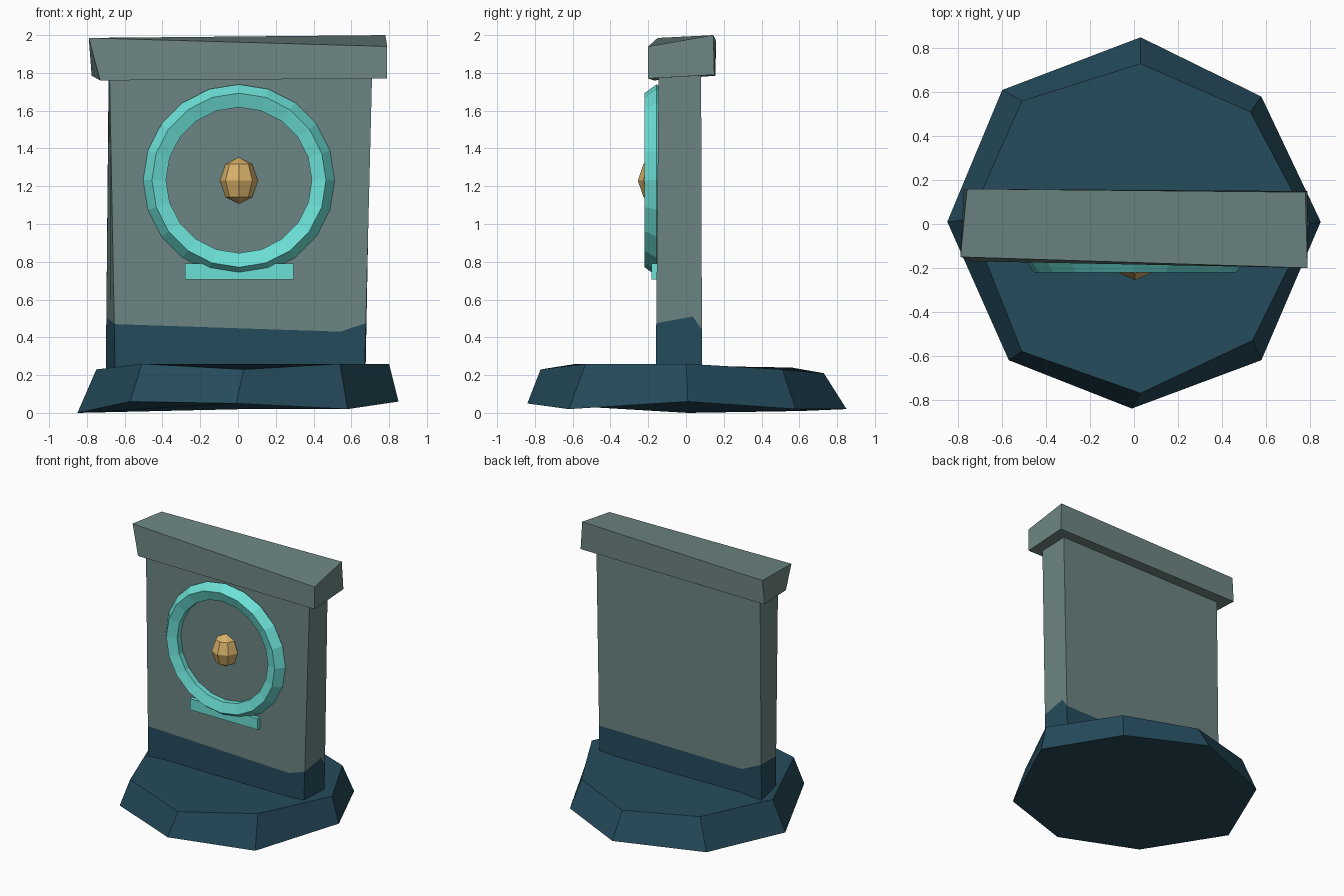
import bpy, bmesh, math
from mathutils import Vector

if "Cube" in bpy.data.objects:
    bpy.data.objects.remove(bpy.data.objects["Cube"])


def material(name, srgb):
    mat = bpy.data.materials.new(name)
    lin = [((c / 255 + 0.055) / 1.055) ** 2.4 for c in srgb]
    mat.diffuse_color = (*lin, 1)
    mat.use_nodes = True
    mat.node_tree.nodes["Principled BSDF"].inputs["Base Color"].default_value = mat.diffuse_color
    return mat


STONE = material("grey_stone", (108, 133, 131))
DARK = material("dark_blue_stone", (37, 75, 92))
TEAL = material("bright_teal", (108, 224, 214))
GOLD = material("gold", (217, 178, 106))


def loft(name, loops, mats):
    """Skin a stack of closed loops; each band uses its own material, ends are capped."""
    bm = bmesh.new()
    rings = [[bm.verts.new(p) for p in loop] for loop in loops]
    n = len(rings[0])
    for k, (lo, hi) in enumerate(zip(rings, rings[1:])):
        for i in range(n):
            j = (i + 1) % n
            f = bm.faces.new((lo[i], lo[j], hi[j], hi[i]))
            f.material_index = min(k, len(mats) - 1)
    bm.faces.new(rings[0][::-1])
    bm.faces.new(rings[-1]).material_index = len(mats) - 1
    bmesh.ops.recalc_face_normals(bm, faces=bm.faces)
    me = bpy.data.meshes.new(name)
    bm.to_mesh(me)
    bm.free()
    for m in mats:
        me.materials.append(m)
    ob = bpy.data.objects.new(name, me)
    bpy.context.collection.objects.link(ob)
    return ob


def name_active(name, mat):
    ob = bpy.context.object
    ob.name = name
    ob.data.materials.append(mat)
    return ob


# Rough-hewn octagonal base, loops start at the front corner
base_bottom = [(-.01, -.84, .05), (.58, -.62, .02), (.85, .01, .06), (.58, .58, .02),
               (.03, .85, .02), (-.60, .61, .01), (-.85, .01, 0), (-.57, -.62, .06)]
base_top = [(.03, -.77, .23), (.54, -.53, .26), (.80, .0, .26), (.53, .51, .23),
            (.03, .73, .21), (-.51, .56, .24), (-.75, .02, .23), (-.51, -.58, .26)]
loft("base", [base_bottom, base_top], [DARK])

# Standing slab: corners plus one bend per side where the dark foot's edge wanders
foot = [(-.65, -.16, .2), (.67, -.16, .2), (.675, .085, .2), (-.70, .085, .2)]
head = [(-.68, -.145, 1.8), (.71, -.145, 1.8), (.705, .08, 1.8), (-.685, .08, 1.8)]
bend_at = [.9, .8, .88, .5]
edge_z = [.47, .43, .475, .51, .44, .43, .505, .49]


def with_bends(corners):
    pts = [Vector(c) for c in corners]
    out = []
    for i, t in enumerate(bend_at):
        out += [pts[i], pts[i].lerp(pts[(i + 1) % 4], t)]
    return out


low, high = with_bends(foot), with_bends(head)
edge = [a.lerp(b, (z - .2) / 1.6) for a, b, z in zip(low, high, edge_z)]
loft("slab", [low, edge, high], [DARK, STONE])

# Crooked cap stone
loft("cap", [[(-.73, -.17, 1.76), (.79, -.20, 1.77), (.79, .15, 1.79), (-.775, .155, 1.785)],
             [(-.79, -.15, 1.985), (.79, -.20, 1.94), (.78, .145, 2.0), (-.76, .16, 1.967)]],
     [STONE])

# Ring on the front face
bpy.ops.mesh.primitive_torus_add(major_radius=.44, minor_radius=.067, major_segments=20,
                                 minor_segments=5, location=(.005, -.156, 1.232),
                                 rotation=(math.pi / 2, 0, 0))
name_active("ring", TEAL)

# Small bar below the ring
bpy.ops.mesh.primitive_cube_add(size=1, location=(.007, -.16, .748))
name_active("bar", TEAL).scale = (.575, .046, .086)

# Knob in the ring's centre
bpy.ops.mesh.primitive_uv_sphere_add(segments=8, ring_count=4, radius=1,
                                     location=(.005, -.155, 1.23))
name_active("knob", GOLD).scale = (.1, .1, .123)
